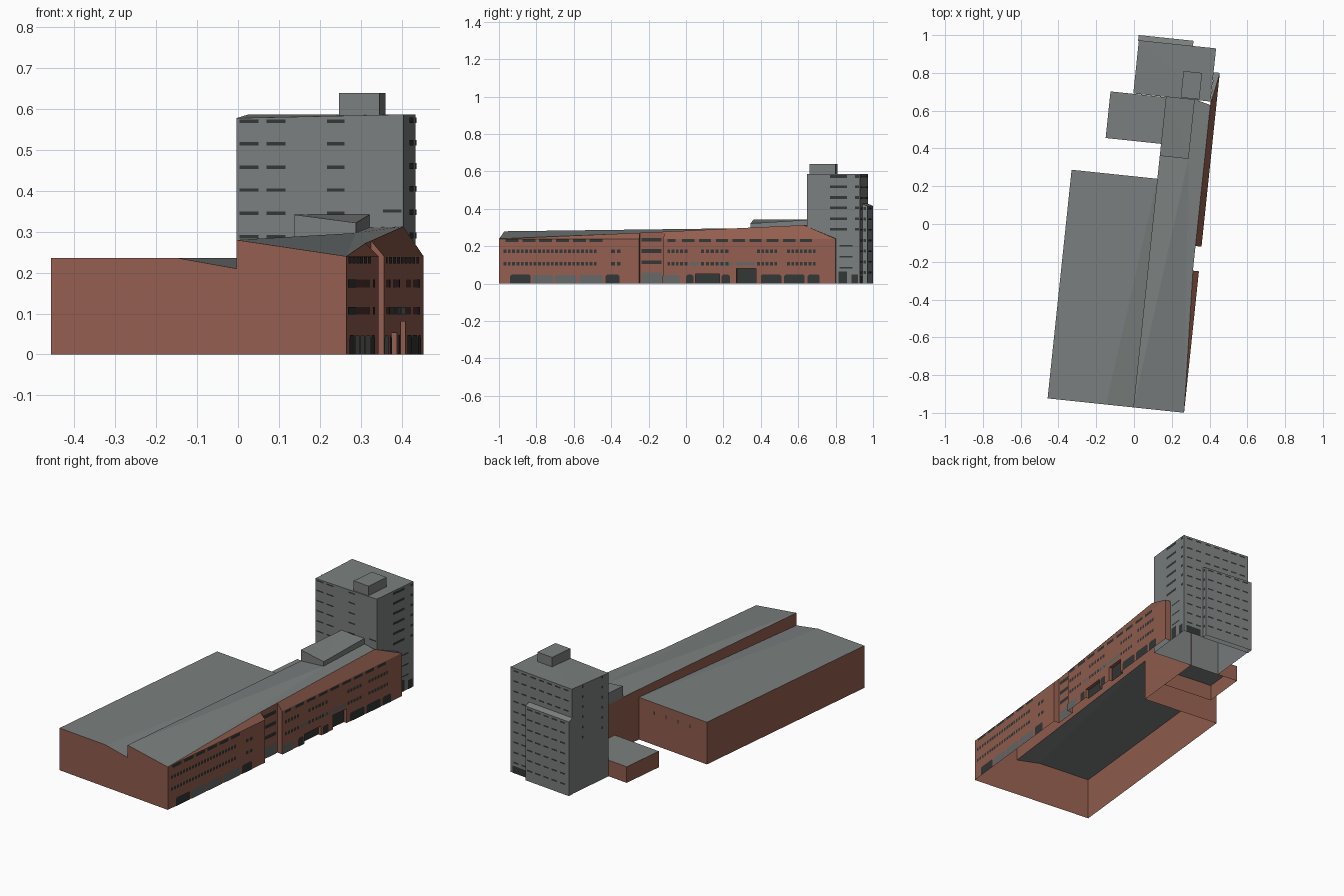
import bpy, math

if "Cube" in bpy.data.objects:
    bpy.data.objects.remove(bpy.data.objects["Cube"])

ANGLE = math.radians(-6)          # whole complex is turned slightly on the site


def material(name, rgb):
    m = bpy.data.materials.new(name)
    m.diffuse_color = (*rgb, 1)
    m.use_nodes = True
    m.node_tree.nodes["Principled BSDF"].inputs["Base Color"].default_value = m.diffuse_color
    return m


GREY = material("grey_concrete", (0.195, 0.212, 0.209))
BRICK = material("red_brick", (0.29, 0.112, 0.078))
DARK = material("dark_glass", (0.032, 0.037, 0.036))
PANEL = material("grey_panel", (0.13, 0.14, 0.138))


def make(name, faces, mat):
    """One mesh from a list of polygons given in building coordinates (u, v, z)."""
    verts, polys = [], []
    for f in faces:
        polys.append(range(len(verts), len(verts) + len(f)))
        verts += f
    me = bpy.data.meshes.new(name)
    me.from_pydata(verts, [], [list(p) for p in polys])
    me.materials.append(mat)
    ob = bpy.data.objects.new(name, me)
    ob.rotation_euler.z = ANGLE
    bpy.context.collection.objects.link(ob)
    return ob


def side(a, b, z0, z1, z1b=None):
    """Upright wall from plan point a to b."""
    return [(*a, z0), (*b, z0), (*b, z1 if z1b is None else z1b), (*a, z1)]


def block(name, u0, u1, v0, v1, z0, z1, wall, roof, tops=None):
    """Open-bottomed block with separate wall and roof objects; tops = corner heights."""
    c = [(u0, v0), (u1, v0), (u1, v1), (u0, v1)]
    t = tops or [z1] * 4
    make(name + "_walls", [side(c[i], c[(i + 1) % 4], z0, t[i], t[(i + 1) % 4])
                           for i in range(4)], wall)
    p = [(*c[i], t[i]) for i in range(4)]
    make(name + "_roof", [[p[0], p[1], p[3]], [p[1], p[2], p[3]]], roof)


F, B, L, M, R, S = -0.966, 0.251, -0.3585, 0.098, 0.368, 0.336   # plan lines
H = 0.24                                                          # eaves height

# ---- wide hall on the left ----
make("hall_walls", [
    [(L, F, 0), (M, F, 0), (M, F, 0.21), (-0.048, F, 0.236), (L, F, 0.236)],
    side((L, B), (L, F), 0, 0.236),
    side((M, B), (L, B), 0, 0.236)], BRICK)
make("hall_roof", [
    [(L, F, 0.236), (-0.048, F, 0.236), (M, B, 0.236), (L, B, 0.236)],
    [(-0.048, F, 0.236), (M, F, 0.21), (M, B, 0.236)]], GREY)
make("hall_back_windows", [[(u, B + .002, .17), (u + .008, B + .002, .17),
                            (u + .008, B + .002, .19), (u, B + .002, .19)]
                           for u in (-.25, -.17, -.09, -.01)], DARK)

# ---- long wing: roof points ----
A, D = (M, F, 0.28), (R, F, H)
C, Q = (0.251, 0.373, 0.297), (0.251, 0.69, 0.31)      # crest at the roof box
G0, G1 = -0.213, -0.082                                # gap in the facade
E0, E1 = (S, G0, 0.272), (S, G1, 0.278)
P = (S, 0.669, 0.313)                                  # peak of the sloped band
END = 0.843
make("wing_roof", [[A, D, C], [A, C, (M, 0.373, 0.28)], [D, E0, C], [E0, E1, C],
                   [C, E1, P, Q], [P, (R, END, H), (S, END, H)]], GREY)
make("wing_sloped_brick", [[D, (R, G0, H), E0],
                           [(R, G1, H), (R, END, H), P, E1]], BRICK)


# ---- long wing: walls, with two deep doorways cut into the street side ----
def vy(y):
    return (y + 0.0385) / 0.9945


faces = [side((M, F), (R, F), 0, 0.28, H),
         [(M, F, 0.21), (M, B, 0.236), (M, B, 0.28), (M, F, 0.28)],
         side((M, 0.69), (M, B), 0, 0.28),
         side((R, F), (R, G0), 0, H),
         side((S, G0), (S, G1), 0, 0.272, 0.278),
         side((R, G0), (S, G0), 0, H, 0.272), side((S, G1), (R, G1), 0, 0.278, H),
         side((R, END), (S, END), 0, H)]
start, IN = G1, R - 0.018
doorways = [(vy(.05), vy(.18), .052), (vy(.27), vy(.375), .08)]
for a, b, h in doorways:
    faces += [side((R, start), (R, a), 0, H), side((R, a), (R, b), h, H),
              side((R, a), (IN, a), 0, h), side((IN, b), (R, b), 0, h),
              [(IN, a, h), (R, a, h), (R, b, h), (IN, b, h)]]
    start = b
faces.append(side((R, start), (R, END), 0, H))
make("wing_walls", faces, BRICK)
make("doorway_glass", [side((IN, a), (IN, b), 0, h) for a, b, h in doorways], DARK)


# ---- street side windows ----
def plate(y0, y1, z0, z1, u=R, cut=0.0):
    a, b, x = vy(y0), vy(y1), u + 0.002
    return [(x, a, z0), (x, b, z0), (x, b, z1 - cut), (x, b - cut, z1),
            (x, a + cut, z1), (x, a, z1 - cut)] if cut else \
        [(x, a, z0), (x, b, z0), (x, b, z1), (x, a, z1)]


def row(y0, y1, pitch, width, z0, z1):
    n = int((y1 - y0) / pitch)
    return [plate(y0 + i * pitch, y0 + i * pitch + width, z0, z1) for i in range(n)]


small = []
for z0, z1 in ((.164, .183), (.098, .116)):
    small += row(-.975, -.45, .023, .015, z0, z1) + row(-.40, -.33, .03, .02, z0, z1)
    small += row(-.10, .02, .023, .015, z0, z1) + row(.08, .24, .026, .017, z0, z1)
    small += row(.38, .50, .023, .015, z0, z1) + row(.54, .72, .023, .015, z0, z1)
make("wing_small_windows", small, DARK)
make("wing_top_windows", row(-.965, -.36, .09, .07, .222, .238)
     + row(-.10, -.05, .05, .045, .222, .238) + row(-.02, .75, .09, .065, .222, .238), DARK)
make("wing_wide_windows", [plate(a, b, .098, .116) for a, b in
                           ((.02, .07), (.16, .25), (.265, .37))], PANEL)
make("shop_windows", [plate(a, b, 0, .048, cut=.008) for a, b in
                      ((-.94, -.83), (-.43, -.355), (0, .04), (.19, .235),
                       (.4, .51), (.525, .635), (.65, .715))], DARK)
make("shop_panels", [plate(a, b, 0, .046, cut=.006) for a, b in
                     ((-.82, -.71), (-.70, -.585), (-.57, -.445), (-.125, -.035))], PANEL)
make("gap_windows", [plate(-.24, -.135, z, z + .02, u=S) for z in (.105, .165, .225)], DARK)
make("gap_panel", [plate(-.24, -.135, 0, .06, u=S)], PANEL)

# ---- sloped box on the wing roof, low annex ----
block("roof_box", M, .251, .373, .69, .278, .342, GREY, GREY, [.342, .322, .342, .342])
block("annex", -.197, M, .437, .685, 0, .09, BRICK, GREY)

# ---- tower with rear slab and plant room ----
T0, T1, V0, V1 = -.076, .335, .687, .97
block("tower", T0, T1, V0, V1, 0, .587, GREY, GREY, [.578, .587, .587, .587])
block("tower_rear_slab", T0 - .004, .212, V1 - .005, .9975, 0, .42, GREY, GREY,
      [.43, .43, .415, .415])
block("plant_room", .176, .275, .692, .833, .585, .64, GREY, GREY)

strips = []
for z in (.29, .347, .404, .46, .517, .572):
    t = z + .008
    for a, b in ((-.068, -.022), (-.002, .045), (.147, .19)):           # front
        strips.append(side((a, V0 - .002), (b, V0 - .002), z - .006, t - .006))
    for a, b in ((.81, .90), (.945, .965)):                             # right
        strips.append(side((T1 + .002, a), (T1 + .002, b), z - .006, t))
    for a in (.73, .88):                                                # left
        strips.append(side((T0 - .002, a), (T0 - .002, a + .014), z - .006, t))
for z in (.29, .347):
    strips.append(side((.285, V0 - .002), (.33, V0 - .002), z, z + .008))
for i in range(10):                                                     # back
    z = .06 + i * .057
    strips += [side((a, V1 + .002), (a + .035, V1 + .002), z - .005, z + .004)
               for a in (.225, .28)]
    if z < .41:
        strips += [side((T0 + .02 + k * .055, .9995), (T0 + .055 + k * .055, .9995),
                        z - .005, z + .004) for k in range(5)]
        strips.append(side((.214, .976), (.214, .99), z - .008, z + .008))
    else:
        strips += [side((T0 + .02 + k * .055, V1 + .002), (T0 + .055 + k * .055, V1 + .002),
                        z - .005, z + .004) for k in range(5)]
for z in (.08, .14, .2):
    strips.append(side((T1 + .002, .86), (T1 + .002, .93), z, z + .008))
make("tower_windows", strips, DARK)
make("tower_entrances", [side((T1 + .002, .855), (T1 + .002, .90), 0, .065),
                         side((T1 + .002, .925), (T1 + .002, .96), 0, .05),
                         side((.23, V1 + .002), (.32, V1 + .002), 0, .04)], DARK)
